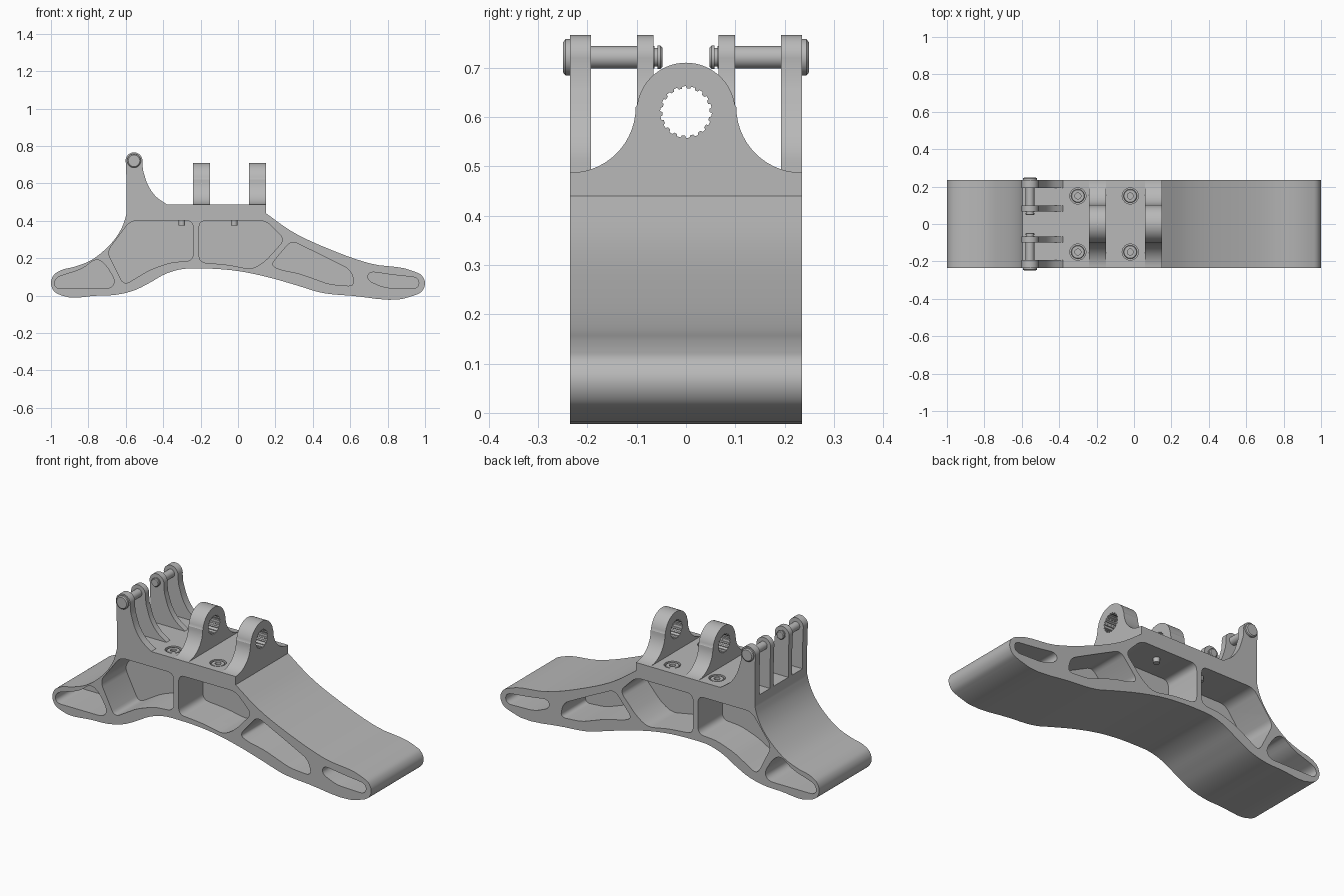
import bpy, bmesh, math
from mathutils import Vector
from mathutils.geometry import interpolate_bezier

if "Cube" in bpy.data.objects:
    bpy.data.objects.remove(bpy.data.objects["Cube"])

HALF = 0.235      # half width of the body
DECK = 0.487      # height of the flat deck
WEB = 0.017       # half thickness of the middle web

metal = bpy.data.materials.new("grey_metal")
metal.use_nodes = True
grey = (0.48, 0.48, 0.48, 1)
metal.diffuse_color = grey
metal.node_tree.nodes["Principled BSDF"].inputs["Base Color"].default_value = grey


def finish(bm, name):
    bmesh.ops.recalc_face_normals(bm, faces=bm.faces)
    mesh = bpy.data.meshes.new(name)
    bm.to_mesh(mesh)
    bm.free()
    mesh.materials.append(metal)
    obj = bpy.data.objects.new(name, mesh)
    bpy.context.collection.objects.link(obj)
    return obj


def activate(obj):
    bpy.ops.object.select_all(action='DESELECT')
    obj.select_set(True)
    bpy.context.view_layer.objects.active = obj


def smooth(obj):
    activate(obj)
    bpy.ops.object.shade_smooth_by_angle(angle=math.radians(32))


def add_prism(bm, outline, lo, hi, axis):
    """Extrude a 2D outline between lo and hi along x, y or z."""
    place = {'x': lambda u, v, t: (t, u, v),
             'y': lambda u, v, t: (u, t, v),
             'z': lambda u, v, t: (u, v, t)}[axis]
    a, b = ([bm.verts.new(place(u, v, t)) for u, v in outline] for t in (lo, hi))
    bm.faces.new(a)
    bm.faces.new(b[::-1])
    for i in range(len(a)):
        bm.faces.new((a[i - 1], a[i], b[i], b[i - 1]))


def prism(name, outline, lo, hi, axis):
    bm = bmesh.new()
    add_prism(bm, outline, lo, hi, axis)
    return finish(bm, name)


def cut(obj, cutter):
    cutter.hide_render = True
    mod = obj.modifiers.new("cut", 'BOOLEAN')
    mod.operation, mod.solver, mod.object = 'DIFFERENCE', 'EXACT', cutter
    activate(obj)
    bpy.ops.object.modifier_apply(modifier=mod.name)
    bpy.data.objects.remove(cutter)


def spline(points, steps=5):
    """Smooth open curve through the points."""
    p = [Vector(q) for q in points]
    tangents = []
    for i, q in enumerate(p):
        back, ahead = q - p[max(i - 1, 0)], p[min(i + 1, len(p) - 1)] - q
        t = sum((d / d.length_squared for d in (back, ahead) if d.length), Vector((0, 0)))
        tangents.append(t.normalized())
    out = []
    for i in range(len(p) - 1):
        reach = (p[i + 1] - p[i]).length / 3
        out += interpolate_bezier(p[i], p[i] + tangents[i] * reach,
                                  p[i + 1] - tangents[i + 1] * reach, p[i + 1], steps + 1)[:-1]
    return [tuple(q[:2]) for q in out] + [tuple(p[-1])]


def rounded(points, radius=0.035, steps=6):
    """Closed outline with softened corners."""
    p = [Vector(q) for q in points]
    out = []
    for i, q in enumerate(p):
        ends = []
        for other in (p[i - 1], p[(i + 1) % len(p)]):
            d = other - q
            ends.append(q + d.normalized() * min(radius, d.length * 0.45))
        out += interpolate_bezier(ends[0], ends[0].lerp(q, 0.6),
                                  ends[1].lerp(q, 0.6), ends[1], steps)
    return [tuple(q[:2]) for q in out]


def arc(cx, cy, r, start, end, steps):
    angles = [math.radians(start + (end - start) * i / steps) for i in range(steps + 1)]
    return [(cx + r * math.cos(a), cy + r * math.sin(a)) for a in angles]


def lathe(name, profile, origin, axis, sides=32):
    """Revolve (radius, distance) pairs around an axis."""
    axis, origin = Vector(axis), Vector(origin)
    u = axis.orthogonal().normalized()
    v = axis.cross(u)
    bm = bmesh.new()
    rings = []
    for r, t in profile:
        turns = [2 * math.pi * i / sides for i in range(sides)]
        rings.append([bm.verts.new(origin + axis * t + (u * math.cos(a) + v * math.sin(a)) * r)
                      for a in turns])
    for a, b in zip(rings, rings[1:]):
        for i in range(sides):
            bm.faces.new((a[i - 1], a[i], b[i], b[i - 1]))
    bm.faces.new(rings[0])
    bm.faces.new(rings[-1])
    smooth(finish(bm, name))


# Body: curved rocker outline running from the deck round both toes
outline = spline([
    (0.15, 0.44), (0.28, 0.348), (0.495, 0.246), (0.71, 0.171), (0.94, 0.13),
    (0.982, 0.108), (1, 0.068), (0.982, 0.022), (0.94, 0), (0.6, 0), (0.44, 0.017),
    (0.33, 0.05), (0.17, 0.096), (0.01, 0.13), (-0.2, 0.145), (-0.31, 0.14),
    (-0.39, 0.115), (-0.47, 0.07), (-0.55, 0.03), (-0.65, 0.005), (-0.75, 0),
    (-0.94, 0), (-0.982, 0.022), (-1, 0.068), (-0.985, 0.11), (-0.95, 0.134),
    (-0.872, 0.155), (-0.79, 0.187), (-0.711, 0.246), (-0.642, 0.326),
    (-0.61, 0.39), (-0.596, 0.44)])
body = prism("body", outline + [(-0.596, DECK), (0.15, DECK)], -HALF, HALF, 'y')

# Side pockets, blind from both sides, and screw recesses in the deck
pockets = [
    [(-0.98, 0.095), (-0.83, 0.143), (-0.76, 0.2), (-0.71, 0.17), (-0.655, 0.08),
     (-0.68, 0.037), (-0.98, 0.037)],
    [(-0.575, 0.401), (-0.24, 0.401), (-0.24, 0.187), (-0.36, 0.178), (-0.47, 0.139),
     (-0.61, 0.055), (-0.7, 0.235)],
    [(-0.208, 0.401), (0.15, 0.401), (0.25, 0.3), (0.144, 0.182), (0.075, 0.14),
     (-0.06, 0.166), (-0.208, 0.178)],
    [(0.175, 0.165), (0.285, 0.295), (0.44, 0.219), (0.605, 0.136), (0.625, 0.05),
     (0.49, 0.06), (0.33, 0.118), (0.22, 0.14)],
    [(0.69, 0.082), (0.7, 0.13), (0.82, 0.112), (0.968, 0.096), (0.965, 0.037),
     (0.785, 0.042)]]
screws = [(x, y) for x in (-0.3, -0.02) for y in (-0.15, 0.15)]
bm = bmesh.new()
for pocket in pockets:
    for side in (-1, 1):
        add_prism(bm, rounded(pocket), side * WEB, side * 0.3, 'y')
for x, y in screws:
    add_prism(bm, arc(x, y, 0.043, 0, 348.75, 31), DECK - 0.022, DECK + 0.05, 'z')
cut(body, finish(bm, "cutter"))
smooth(body)

# Deck screws, with the shank ends showing inside the pockets
for x, y in screws:
    lathe("deck_screw", [(0.017, -0.112), (0.017, -0.02), (0.036, -0.02), (0.036, -0.006),
                         (0.033, -0.003), (0.016, -0.003), (0.016, -0.016)],
          (x, y, DECK), (0, 0, 1))

# Pivot lugs: flared base, round top and a ribbed bore
lug = (arc(HALF, 0.62, 0.133, 270, 180, 14) + arc(0, 0.61, 0.1, 8, 172, 28)
       + arc(-HALF, 0.62, 0.133, 0, -90, 14))
bore = []
for i in range(36):
    bore += arc(0, 0.61, 0.0525 if i % 2 else 0.048, i * 10, i * 10 + 8, 1)
for name, x in (("rear_lug", -0.24), ("front_lug", 0.06)):
    obj = prism(name, lug, x, x + 0.09, 'x')
    cut(obj, prism("cutter", bore, x - 0.1, x + 0.2, 'x'))
    smooth(obj)

# Clevis arms and the pins through them, one pair on each side
EYE_X, EYE_Z = -0.556, 0.721
arm = ([(-0.596, DECK), (-0.596, 0.6)] + arc(EYE_X, EYE_Z, 0.045, 195, -10, 24)
       + spline([(-0.508, 0.67), (-0.48, 0.588), (-0.444, 0.535), (-0.38, DECK)]))
pin = [(0.031, 0.249), (0.037, 0.244), (0.037, 0.234), (0.023, 0.234), (0.023, 0.064),
       (0.019, 0.064), (0.019, 0.058), (0.024, 0.058), (0.024, 0.052), (0.02, 0.048)]
for side, word in ((-1, "right"), (1, "left")):
    for place, lo, hi in (("outer", 0.193, HALF), ("inner", 0.066, 0.099)):
        smooth(prism(f"{word}_{place}_arm", arm, side * lo, side * hi, 'y'))
    lathe(f"{word}_pin", pin, (EYE_X, 0, EYE_Z), (0, side, 0))
